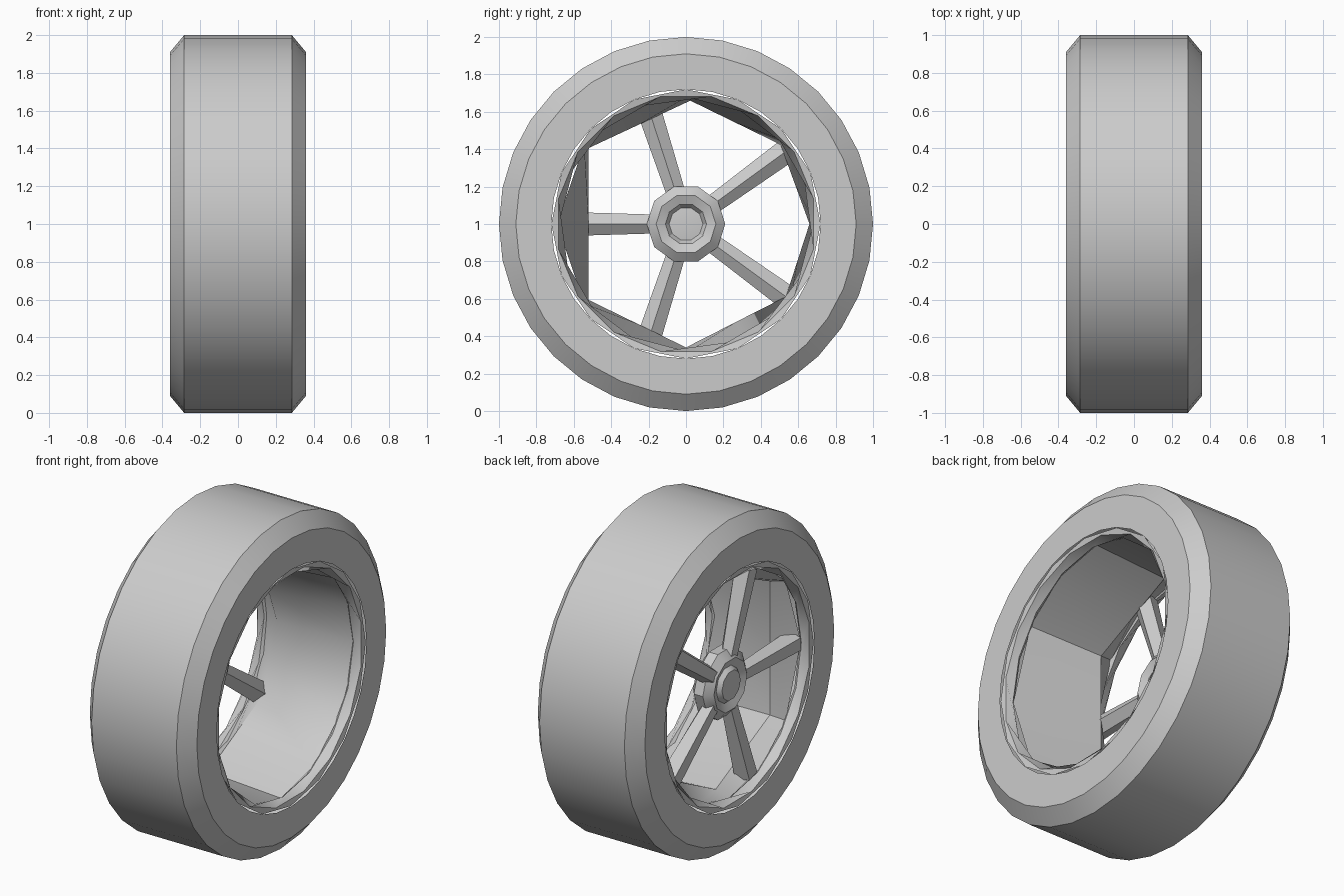
import bpy, bmesh
from math import sin, cos, pi, radians

if "Cube" in bpy.data.objects:
    bpy.data.objects.remove(bpy.data.objects["Cube"])


def make(name, rings, closed_ring=True, smooth=30):
    """Skin a list of equal-length point rings; a one-point ring closes to a tip."""
    bm = bmesh.new()
    loops = [[bm.verts.new(p) for p in ring] for ring in rings]
    for a, b in zip(loops, loops[1:]):
        n = max(len(a), len(b))
        for i in range(n):
            j = (i + 1) % n
            if len(a) == 1:
                bm.faces.new((a[0], b[j], b[i]))
            elif len(b) == 1:
                bm.faces.new((a[i], a[j], b[0]))
            else:
                bm.faces.new((a[i], a[j], b[j], b[i]))
    bmesh.ops.recalc_face_normals(bm, faces=bm.faces)
    me = bpy.data.meshes.new(name)
    bm.to_mesh(me)
    bm.free()
    ob = bpy.data.objects.new(name, me)
    bpy.context.collection.objects.link(ob)
    bpy.ops.object.select_all(action='DESELECT')
    ob.select_set(True)
    bpy.context.view_layer.objects.active = ob
    bpy.ops.object.shade_smooth_by_angle(angle=radians(smooth))
    return ob


def polar(x, r, a):
    return (x, r * cos(a), 1 + r * sin(a))


def ring(x, r, n, turn=0.0):
    if r == 0:
        return [(x, 0, 1)]
    return [polar(x, r, 2 * pi * i / n + turn) for i in range(n)]


# Tyre: flat tread, chamfered shoulders, flat side walls
tyre = [(-0.36, 0.72), (-0.36, 0.91), (-0.285, 1.0),
        (0.285, 1.0), (0.36, 0.91), (0.36, 0.72)]
make("tyre", [ring(x, r, 32) for x, r in tyre])

# Rim lips on both sides, with twisted facets
for side, name in ((1, "inner_rim_lip"), (-1, "outer_rim_lip")):
    make(name, [ring(side * 0.355, 0.72, 16),
                ring(side * 0.35, 0.695, 16, pi / 16),
                ring(side * 0.30, 0.68, 16, pi / 8),
                ring(side * 0.27, 0.71, 16, pi / 8)])

# Barrel: round at the inner side, coarse flat panels toward the spokes
corners = [radians(a) for a in (0, 40, 88, 142, 218, 270, 324)]
near, far, back = [], [], []
for i, a in enumerate(corners):
    b = corners[(i + 1) % len(corners)] + (2 * pi if i == len(corners) - 1 else 0)
    mid = (a + b) / 2
    for ang, r in ((a, 0.66), (mid, 0.66 * cos((b - a) / 2))):
        near.append(polar(0.29, 0.69, ang))
        far.append(polar(-0.2, r, ang))
        back.append(polar(-0.29, 0.69, ang))
make("barrel", [near, far, back], smooth=35)

# Hub with a raised cap and a recessed back
hub = [(-0.31, 0), (-0.305, 0.09), (-0.28, 0.11), (-0.30, 0.16), (-0.26, 0.21),
       (-0.20, 0.21), (-0.16, 0.16), (-0.18, 0.11), (-0.21, 0.09), (-0.2, 0)]
make("hub", [ring(x, r, 10) for x, r in hub])

# Five tapered spokes, ridged toward the outer side
for k in range(5):
    a = radians(36 + 72 * k)
    rings = []
    for r, w, x0, x1 in ((0.15, 0.05, -0.29, -0.20), (0.66, 0.065, -0.31, -0.19)):
        section = [(x0, -w * 0.6), (x0, w * 0.6), (x1 - 0.04, w), (x1, 0), (x1 - 0.04, -w)]
        rings.append([(x, r * cos(a) - t * sin(a), 1 + r * sin(a) + t * cos(a))
                      for x, t in section])
    make(f"spoke_{k + 1}", rings)
